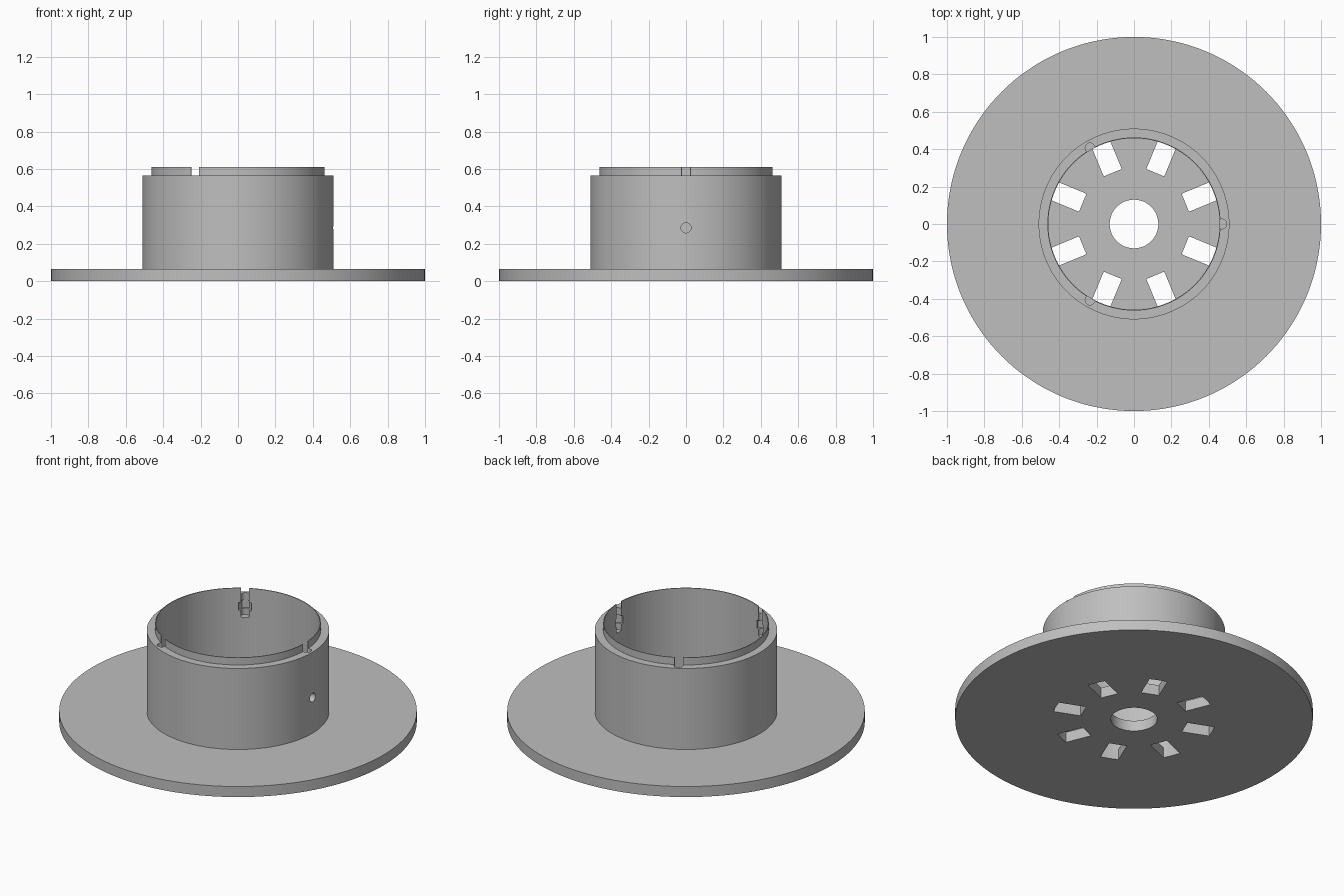
import bpy, bmesh, math
from mathutils import Matrix, Vector

cube = bpy.data.objects.get("Cube")
if cube:
    bpy.data.objects.remove(cube, do_unlink=True)

SEGMENTS = 144
BORE = 0.458      # inside radius of the hub
FLOOR = 0.065     # flange thickness

grey = bpy.data.materials.new("plain grey")
grey.use_nodes = True
colour = (0.52, 0.52, 0.52, 1)
grey.diffuse_color = colour
grey.node_tree.nodes["Principled BSDF"].inputs["Base Color"].default_value = colour


def finish(name, bm):
    bmesh.ops.recalc_face_normals(bm, faces=bm.faces)
    mesh = bpy.data.meshes.new(name)
    bm.to_mesh(mesh)
    bm.free()
    mesh.materials.append(grey)
    obj = bpy.data.objects.new(name, mesh)
    bpy.context.collection.objects.link(obj)
    return obj


def lathe(name, profile):
    """Spin a closed (radius, height) outline around z."""
    bm = bmesh.new()
    rings = [[bm.verts.new((r * math.cos(a), r * math.sin(a), z)) for r, z in profile]
             for a in (math.tau * i / SEGMENTS for i in range(SEGMENTS))]
    n = len(profile)
    for i, ring in enumerate(rings):
        nxt = rings[(i + 1) % SEGMENTS]
        for j in range(n):
            k = (j + 1) % n
            bm.faces.new((ring[j], nxt[j], nxt[k], ring[k]))
    return finish(name, bm)


def prism(bm, outline, z0, z1, matrix):
    """Extrude an outline from z0 to z1 and place it."""
    low = [bm.verts.new(matrix @ Vector((x, y, z0))) for x, y in outline]
    high = [bm.verts.new(matrix @ Vector((x, y, z1))) for x, y in outline]
    bm.faces.new(low[::-1])
    bm.faces.new(high)
    for i in range(len(low)):
        k = (i + 1) % len(low)
        bm.faces.new((low[i], low[k], high[k], high[i]))


def circle(cx, radius, sides, start=0):
    return [(cx + radius * math.cos(start + math.tau * i / sides),
             radius * math.sin(start + math.tau * i / sides)) for i in range(sides)]


def cut(target, bm):
    """Subtract a cutter, then throw it away."""
    cutter = finish("cutter", bm)
    cutter.hide_render = True
    mod = target.modifiers.new("cut", 'BOOLEAN')
    mod.object = cutter
    mod.operation = 'DIFFERENCE'
    mod.solver = 'EXACT'
    bpy.context.view_layer.objects.active = target
    bpy.ops.object.modifier_apply(modifier=mod.name)
    bpy.data.objects.remove(cutter, do_unlink=True)


# Flange, hub wall and thin locating lip as one turned body
hub = lathe("flanged_hub", [
    (0.13, 0), (1, 0), (1, FLOOR), (0.51, FLOOR), (0.51, 0.565), (0.463, 0.565),
    (0.463, 0.61), (BORE, 0.61), (BORE, FLOOR), (0.13, FLOOR)])

# Eight radial windows through the floor, rounded to the bore outside
half = 0.052
spread = math.asin(half / BORE)
window = [(0.297, half), (0.297, -half)]
window += [(BORE * math.cos(a), BORE * math.sin(a))
           for a in (spread * t / 4 for t in range(-4, 5))]
bm = bmesh.new()
for i in range(8):
    prism(bm, window, -0.05, FLOOR + 0.03, Matrix.Rotation(math.tau * (i + 0.5) / 8, 4, 'Z'))
cut(hub, bm)

# Three screw grooves with hexagonal nut pockets in the rim
shafts, pockets = bmesh.new(), bmesh.new()
for i in range(3):
    turn = Matrix.Rotation(math.tau * i / 3, 4, 'Z')
    prism(shafts, circle(0.47, 0.026, 24), 0.43, 0.7, turn)
    prism(pockets, circle(0.465, 0.042, 6, math.pi / 2), 0.47, 0.52, turn)
cut(hub, shafts)
cut(hub, pockets)

# One cross hole through the hub wall on the +x side
bm = bmesh.new()
prism(bm, circle(0, 0.027, 32), 0.4, 0.6,
      Matrix.Translation((0, 0, 0.285)) @ Matrix.Rotation(math.pi / 2, 4, 'Y'))
cut(hub, bm)

bpy.ops.object.select_all(action='DESELECT')
hub.select_set(True)
bpy.context.view_layer.objects.active = hub
bpy.ops.object.shade_smooth_by_angle(angle=math.radians(30))
